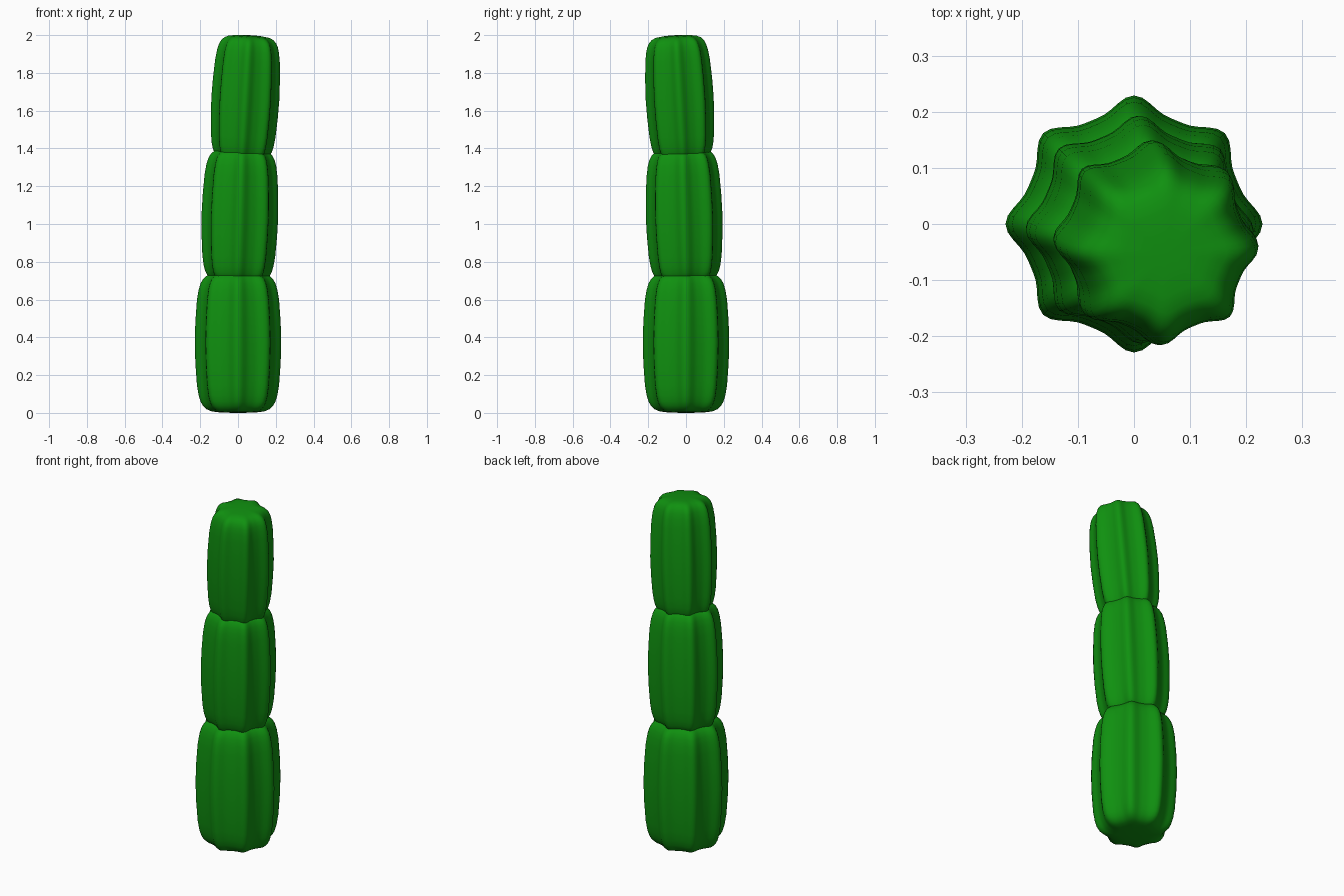
import bpy, bmesh
from math import cos, sin, pi
from mathutils import Vector

if "Cube" in bpy.data.objects:
    bpy.data.objects.remove(bpy.data.objects["Cube"], do_unlink=True)

green = bpy.data.materials.new("cactus green")
green.use_nodes = True
colour = (0.005, 0.28, 0.005, 1)
green.diffuse_color = colour
green.node_tree.nodes["Principled BSDF"].inputs["Base Color"].default_value = colour

# Upper half of a segment: (height fraction, radius fraction)
HALF = [(0.0, 1.0), (0.3, 0.985), (0.6, 0.95), (0.75, 0.91), (0.84, 0.865), (0.9, 0.81),
        (0.95, 0.72), (0.98, 0.6), (0.993, 0.42), (0.998, 0.2)]
PROFILE = [(-t, r) for t, r in reversed(HALF[1:])] + HALF
RIBS = 8
STEPS = RIBS * 12


def rib_radius(angle, depth):
    """Narrow rounded ridges with wider shallow grooves; 1 at each crest."""
    wave = 0.065 * (cos(RIBS * angle) - 1) + 0.013 * (cos(2 * RIBS * angle) - 1)
    return 1 + depth * wave


def segment(name, radius, base, top):
    """Ribbed rounded column whose axis runs from base to top."""
    base, top = Vector(base), Vector(top)
    middle, half = (base + top) / 2, (top - base).length / 2
    turn = Vector((0, 0, 1)).rotation_difference(top - base)
    bm = bmesh.new()

    def place(x, y, z):
        return bm.verts.new(middle + turn @ Vector((x, y, z)))

    rings = []
    for t, r in PROFILE:
        depth = min(1, r * 1.2)
        ring = []
        for i in range(STEPS):
            a = 2 * pi * i / STEPS
            d = radius * r * rib_radius(a, depth)
            ring.append(place(d * cos(a), d * sin(a), t * half))
        rings.append(ring)
    for low, high in zip(rings, rings[1:]):
        for i in range(STEPS):
            j = (i + 1) % STEPS
            bm.faces.new((low[i], low[j], high[j], high[i]))
    bottom, tip = place(0, 0, -half), place(0, 0, half)
    for i in range(STEPS):
        j = (i + 1) % STEPS
        bm.faces.new((bottom, rings[0][j], rings[0][i]))
        bm.faces.new((tip, rings[-1][i], rings[-1][j]))
    for face in bm.faces:
        face.smooth = True
    mesh = bpy.data.meshes.new(name)
    bm.to_mesh(mesh)
    bm.free()
    mesh.materials.append(green)
    obj = bpy.data.objects.new(name, mesh)
    bpy.context.collection.objects.link(obj)
    return obj


# Three stacked segments, each slimmer and leaning a little further
segment("lower_segment", 0.229, (0, 0, 0), (0, 0, 0.745))
segment("middle_segment", 0.203, (0, 0, 0.69), (0.02, -0.02, 1.40))
segment("upper_segment", 0.18, (0.02, -0.015, 1.335), (0.058, -0.052, 1.998))
